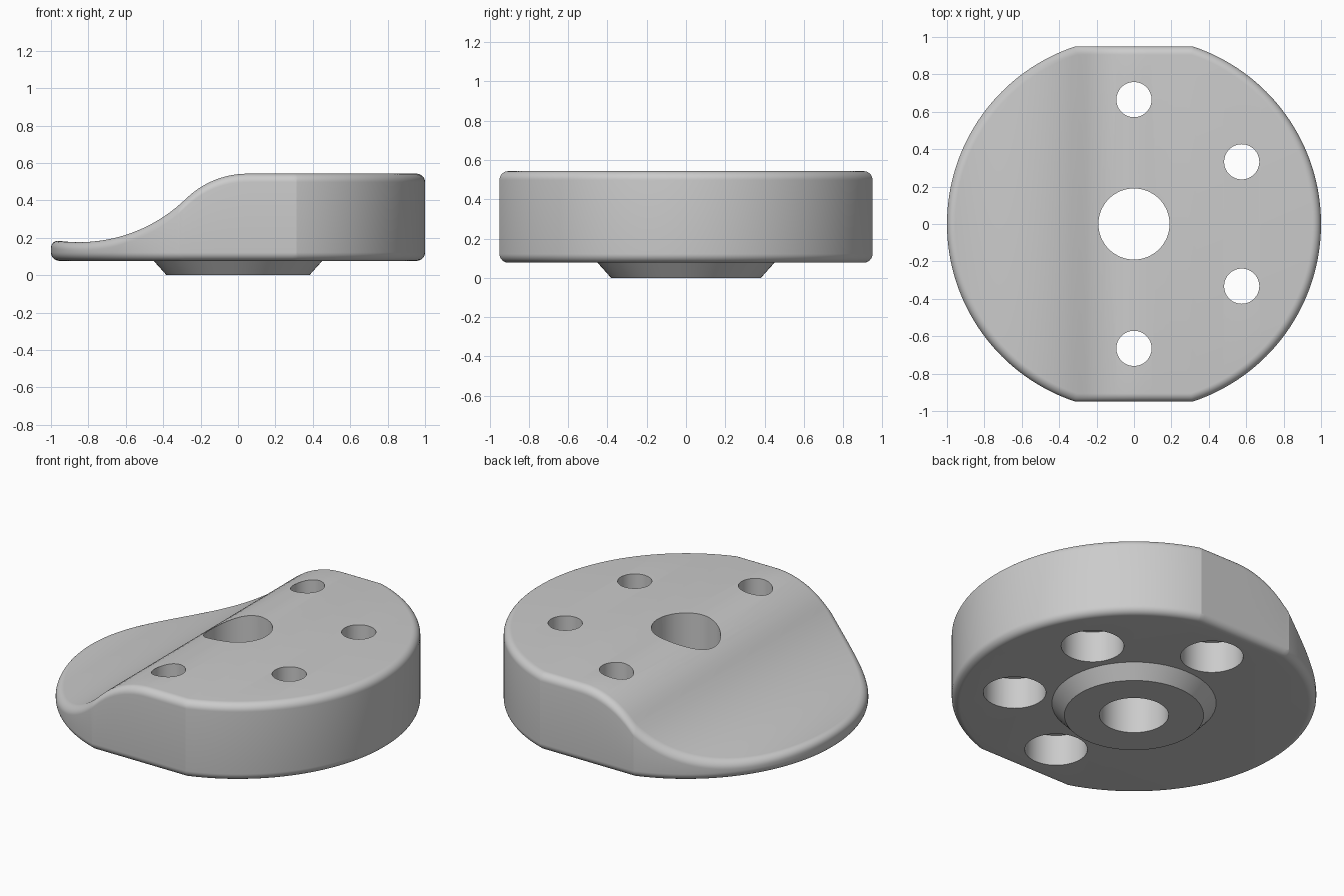
import bpy
import bmesh
import math

cube = bpy.data.objects.get("Cube")
if cube:
    bpy.data.objects.remove(cube)

BOTTOM, TOP = 0.077, 0.543      # disc underside and high deck
FLAT = 0.95                     # half width across the two flats
ROUND = 0.045                   # edge rounding radius
STEPS, ARC = 96, 8

grey = bpy.data.materials.new("plain grey")
grey.use_nodes = True
colour = (0.6, 0.6, 0.6, 1)
grey.diffuse_color = colour
grey.node_tree.nodes["Principled BSDF"].inputs["Base Color"].default_value = colour


def finish(name, bm):
    bmesh.ops.recalc_face_normals(bm, faces=bm.faces)
    mesh = bpy.data.meshes.new(name)
    bm.to_mesh(mesh)
    bm.free()
    mesh.materials.append(grey)
    obj = bpy.data.objects.new(name, mesh)
    bpy.context.collection.objects.link(obj)
    return obj


def cone(name, x, y, z0, z1, r0, r1):
    bm = bmesh.new()
    bmesh.ops.create_cone(bm, cap_ends=True, segments=64, radius1=r0, radius2=r1, depth=z1 - z0)
    bmesh.ops.translate(bm, verts=bm.verts, vec=(x, y, (z0 + z1) / 2))
    return finish(name, bm)


# Deck height: a hollow arc flowing into a crown arc, then flat
LOW_X, LOW_Z, HIGH_X = -0.85, 0.177, 0.05
BEND = 2 * math.atan((TOP - LOW_Z) / (HIGH_X - LOW_X))
TOTAL = (HIGH_X - LOW_X) / math.sin(BEND)
HOLLOW = 0.82
CROWN = TOTAL - HOLLOW


def deck(x):
    if x >= HIGH_X:
        return TOP
    if x < LOW_X + HOLLOW * math.sin(BEND):
        return LOW_Z + HOLLOW - math.sqrt(HOLLOW ** 2 - (x - LOW_X) ** 2)
    return TOP - CROWN + math.sqrt(CROWN ** 2 - (x - HIGH_X) ** 2)


# Disc with two flats: stacked outline rings, closed by strips across y
corner = math.asin(FLAT)
half = sorted([math.pi * i / STEPS for i in range(STEPS + 1)] + [corner, math.pi - corner])
n = len(half)
angles = half + [-a for a in reversed(half[1:-1])]


def ring(bm, inset, height):
    verts = []
    for a in angles:
        x = (1 - inset) * math.cos(a)
        y = (1 - inset) * math.sin(a)
        y = max(-FLAT + inset, min(FLAT - inset, y))
        verts.append(bm.verts.new((x, y, height(x))))
    return verts


bm = bmesh.new()
rings = []
for k in range(ARC + 1):
    a = math.pi / 2 * k / ARC
    z = BOTTOM + ROUND * (1 - math.cos(a))
    rings.append(ring(bm, ROUND * (1 - math.sin(a)), lambda x: z))
for k in range(ARC + 1):
    a = math.pi / 2 * k / ARC
    drop = ROUND * (1 - math.sin(a))
    rings.append(ring(bm, ROUND * (1 - math.cos(a)), lambda x: deck(x) - drop))
count = len(angles)
for low, high in zip(rings, rings[1:]):
    for i in range(count):
        j = (i + 1) % count
        bm.faces.new((low[i], low[j], high[j], high[i]))
bm.faces.new(rings[0])
top = rings[-1]
for i in range(n - 1):
    strip = [top[i], top[i + 1], top[-i - 1], top[-i]]
    bm.faces.new(list(dict.fromkeys(strip)))
body = finish("scooped_disc", bm)


def combine(tool, operation):
    mod = body.modifiers.new(tool.name, "BOOLEAN")
    mod.operation = operation
    mod.solver = "EXACT"
    mod.object = tool
    bpy.context.view_layer.objects.active = body
    bpy.ops.object.modifier_apply(modifier=mod.name)
    bpy.data.objects.remove(tool)


# Chamfered boss underneath and the centre bore
combine(cone("boss", 0, 0, 0, 0.12, 0.382, 0.489), "UNION")
combine(cone("centre_bore", 0, 0, -0.2, 0.8, 0.19, 0.19), "DIFFERENCE")

# Four bolt holes, counterbored from below
for angle in (-90, -30, 30, 90):
    x = 0.665 * math.cos(math.radians(angle))
    y = 0.665 * math.sin(math.radians(angle))
    combine(cone("bolt_hole", x, y, -0.2, 0.8, 0.094, 0.094), "DIFFERENCE")
    combine(cone("counterbore", x, y, -0.2, 0.265, 0.172, 0.172), "DIFFERENCE")

bpy.ops.object.select_all(action="DESELECT")
body.select_set(True)
bpy.context.view_layer.objects.active = body
bpy.ops.object.shade_smooth_by_angle(angle=math.radians(16))
